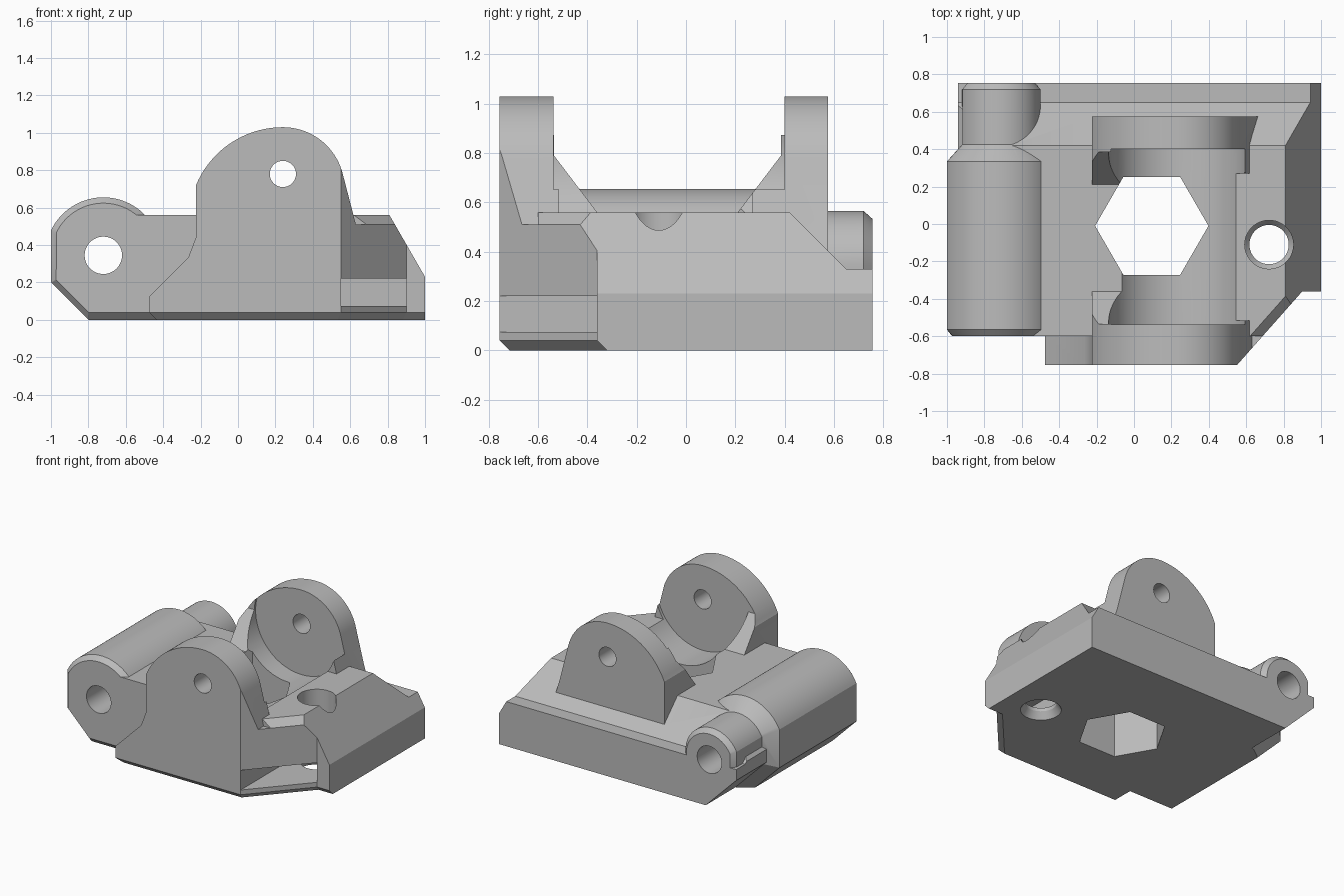
import bpy, bmesh
from math import cos, sin, radians, pi, atan2
from mathutils import Matrix

cube = bpy.data.objects.get("Cube")
if cube:
    bpy.data.objects.remove(cube, do_unlink=True)

PLACE = {"X": lambda u, v, w: (w, u, v),
         "Y": lambda u, v, w: (u, w, v),
         "Z": lambda u, v, w: (u, v, w)}


def arc(cx, cy, r, a0, a1, n=24):
    """Points on an arc, angles in degrees."""
    return [(cx + r * cos(radians(a0 + (a1 - a0) * i / n)),
             cy + r * sin(radians(a0 + (a1 - a0) * i / n))) for i in range(n + 1)]


def circle(cx, cy, r, n=48):
    return arc(cx, cy, r, 0, 360, n)[:-1]


def loft(name, axis, sections, bevel=0):
    """Solid through (position, profile) sections along an axis."""
    bm = bmesh.new()
    rings = [[bm.verts.new(PLACE[axis](u, v, w)) for u, v in pts] for w, pts in sections]
    bm.faces.new(rings[0])
    bm.faces.new(rings[-1])
    for a, b in zip(rings, rings[1:]):
        for i in range(len(a)):
            j = (i + 1) % len(a)
            bm.faces.new((a[i], a[j], b[j], b[i]))
    bmesh.ops.recalc_face_normals(bm, faces=bm.faces)
    if bevel:
        low = [e for e in bm.edges if all(abs(v.co.z) < 1e-5 for v in e.verts)
               and not all(abs(v.co.x) > .99 for v in e.verts)]
        bmesh.ops.bevel(bm, geom=low, offset=bevel, segments=1, affect="EDGES")
    me = bpy.data.meshes.new(name)
    bm.to_mesh(me)
    bm.free()
    ob = bpy.data.objects.new(name, me)
    bpy.context.collection.objects.link(ob)
    return ob


def prism(name, axis, pts, a, b, bevel=0):
    return loft(name, axis, [(a, pts), (b, pts)], bevel)


def rect(u0, u1, v0, v1):
    return [(u0, v0), (u1, v0), (u1, v1), (u0, v1)]


def combine(target, tool, operation):
    """Apply a boolean and drop the tool object."""
    mod = target.modifiers.new("cut", "BOOLEAN")
    mod.operation, mod.solver, mod.object = operation, "EXACT", tool
    bpy.context.view_layer.objects.active = target
    bpy.ops.object.modifier_apply(modifier=mod.name)
    bpy.data.objects.remove(tool, do_unlink=True)


# Main block with sloped back and right edges
block = prism("bracket_body", "Y", [(-.59, -.1), (-.94, .25), (-.94, .345), (-.72, .56),
              (.81, .56), (1, .23), (1.05, .143), (1.05, -.1)], -.6, .8)
combine(block, prism("side_shape", "X", [(-.7, -.2), (-.7, .7), (.28, .7), (.65, .33),
        (.9, .33), (.9, -.2)], -1.2, 1.2), "INTERSECT")

# Chamfer along the top of the diagonal corner
chamfer = prism("corner_chamfer", "X", [(-.2, .36), (.2, .76), (-.2, .76)], -.36, .24)
chamfer.data.transform(Matrix.Translation((.725, -.557, 0))
                       @ Matrix.Rotation(atan2(.395, .35), 4, "Z")
                       @ Matrix.Translation((0, 0, -.05)))
combine(block, chamfer, "DIFFERENCE")


# Hinge barrel with chamfered ends and a narrower rear boss
def barrel_profile(k):
    pts = arc(0, 0, .31, 0, 154, 40) + [(-.28, -.145), (.02, -.445), (.31, -.445)]
    return [(-.72 + u * k, .345 + v * k) for u, v in pts]


barrel = loft("barrel", "Y", [(y, barrel_profile(k)) for y, k in
              ((-.6, .9), (-.565, 1), (.335, 1), (.425, .71), (.72, .71), (.755, .61))])
combine(block, barrel, "UNION")

# Two lugs with sloping gussets on their inner sides
dome = arc(.24, .70, .33, 14, 90) + arc(.24, .527, .503, 90, 157)[1:] + [(-.225, .72)]
front = [(.7, -.1), (.7, .51), (.63, .51)] + dome + [
    (-.225, .44), (-.265, .335), (-.475, .125), (-.475, -.1)]
rear = [(.71, .25), (.63, .51)] + dome + [(-.225, .25)]
front_lug = prism("front_lug", "Y", front, -.8, -.3)
combine(front_lug, prism("front_wedge", "X", [(-.9, -.2), (-.9, 2), (-.535, 2),
        (-.535, .79), (-.36, .56), (-.36, -.2)], -1, 1), "INTERSECT")
combine(front_lug, prism("gusset_trim", "Y", rect(.5, .9, .55, .9), -.515, -.2), "DIFFERENCE")
rear_lug = prism("rear_lug", "Y", rear, .1, .575)
combine(rear_lug, prism("rear_wedge", "X", [(.9, .2), (.9, 2), (.385, 2),
        (.385, .79), (.21, .56), (.21, .2)], -1, 1), "INTERSECT")
combine(rear_lug, prism("gusset_trim", "Y", rect(.5, .9, .55, .9), 0, .27), "DIFFERENCE")
combine(block, front_lug, "UNION")
combine(block, rear_lug, "UNION")

# Plan outline with a chamfered bottom edge
outline = [(-1.1, -.6), (-.475, -.6), (-.475, -.755), (.55, -.755), (.9, -.36),
           (1, -.36), (1, .755), (-1.1, .755)]
combine(block, prism("outline", "Z", outline, 0, 2, .04), "INTERSECT")

# Roller trough, pin holes, hexagonal opening, screw hole and nut slot
cutters = [
    prism("roller_trough", "Y", circle(.24, .78, .376, 72), -.537, .4),
    prism("lug_hole", "Y", circle(.24, .78, .07), -1, 1),
    prism("barrel_hole", "Y", circle(-.72, .345, .1), -1, 1),
    prism("hex_opening", "Z", circle(.095, -.01, .303, 6), -.1, .6),
    loft("screw_hole", "Z", [(z, circle(.722, -.11, r)) for z, r in
         ((-.02, .15), (.05, .105), (.35, .105), (.38, .13), (.7, .13))]),
    prism("nut_slot", "Z", rect(.55, .9, -.9, .065), .075, .22),
]
for cutter in cutters:
    combine(block, cutter, "DIFFERENCE")

# Single grey finish
grey = bpy.data.materials.new("plain_grey")
grey.use_nodes = True
colour = (.5, .5, .5, 1)
grey.diffuse_color = colour
grey.node_tree.nodes["Principled BSDF"].inputs["Base Color"].default_value = colour
block.data.materials.clear()
block.data.materials.append(grey)
for face in block.data.polygons:
    face.material_index = 0

bpy.ops.object.select_all(action="DESELECT")
block.select_set(True)
bpy.context.view_layer.objects.active = block
bpy.ops.object.shade_smooth_by_angle(angle=pi / 7)
